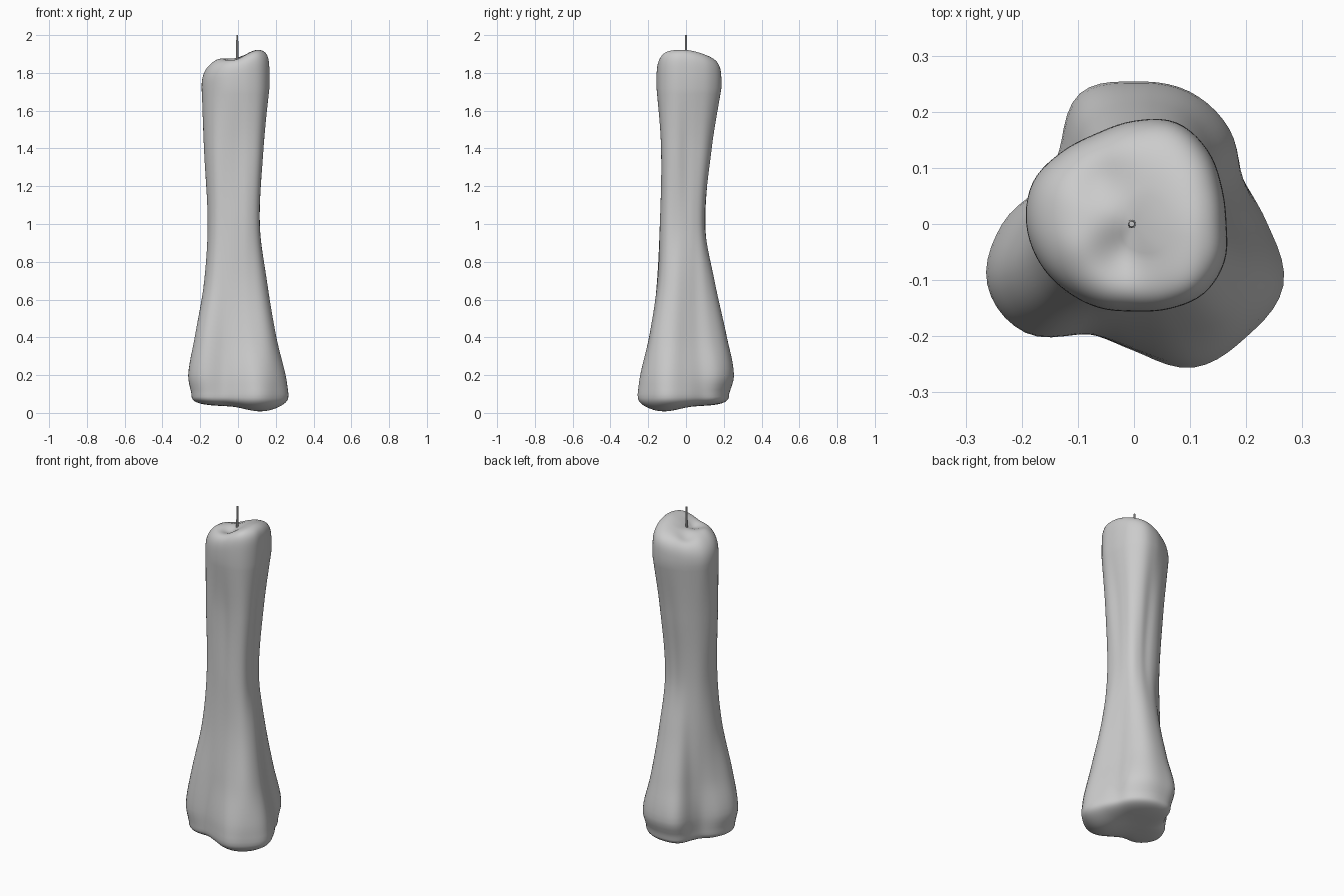
import bpy, bmesh
from math import sin, cos, pi, exp, radians

if "Cube" in bpy.data.objects:
    bpy.data.objects.remove(bpy.data.objects["Cube"])

N = 80  # points around each ring

# Cross-sections: height and 16 radii, counter-clockwise from +x
SECTIONS = [
    (0.10, [.238, .21, .222, .228, .228, .225, .18, .172, .22, .265, .262, .212, .226, .277, .284, .288]),
    (0.20, [.225, .208, .24, .256, .254, .252, .188, .177, .235, .283, .274, .212, .22, .262, .275, .272]),
    (0.40, [.180, .168, .195, .218, .216, .205, .16, .16, .198, .248, .25, .195, .188, .211, .235, .22]),
    (0.70, [.140, .132, .147, .155, .15, .145, .135, .15, .172, .19, .195, .165, .152, .16, .175, .165]),
    (1.00, [.110, .110, .115, .107, .10, .11, .125, .145, .158, .168, .17, .148, .138, .145, .147, .125]),
    (1.40, [.125, .130, .145, .145, .132, .14, .152, .168, .18, .178, .168, .14, .128, .142, .157, .146]),
    (1.72, [.165, .170, .186, .196, .184, .175, .182, .195, .192, .182, .17, .162, .156, .164, .176, .175]),
]


def hermite(a, b, ma, mb, t):
    return ((2*t**3 - 3*t**2 + 1)*a + (t**3 - 2*t**2 + t)*ma
            + (3*t**2 - 2*t**3)*b + (t**3 - t**2)*mb)


def around(r, ang):
    u = ang / (2*pi) * 16
    i, t = int(u), u - int(u)
    p = [r[(i + k) % 16] for k in (-1, 0, 1, 2)]
    return hermite(p[1], p[2], (p[2]-p[0])/2, (p[3]-p[1])/2, t)


def slope(i, ang):
    a, b = max(i-1, 0), min(i+1, len(SECTIONS)-1)
    return (around(SECTIONS[b][1], ang) - around(SECTIONS[a][1], ang)) / (SECTIONS[b][0] - SECTIONS[a][0])


def smooth(a, b, x):
    t = min(max((x-a)/(b-a), 0), 1)
    return t*t*(3 - 2*t)


def dent(x, y, cx, cy, r):
    return exp(-((x-cx)**2 + (y-cy)**2) / r**2)


def top_height(x, y):
    return (1.884 + .042*smooth(-.02, .12, x)*(1 - smooth(-.02, .2, y)*.8)
            - .025*dent(x, y, -.02, -.05, .05) - .02*dent(x, y, -.06, .08, .05)
            + .006*dent(x, y, -.11, -.04, .04))


def bottom_height(x, y):
    return .037 - .037*dent(x, y, .14, -.14, .13)


angles = [2*pi*k/N for k in range(N)]
rings = []

# Underside, from the middle out to the lowest section
for j in range(1, 15):
    ring, t = [], pi/2*(1 - j/15)
    for a in angles:
        p = 3.2
        s, f = cos(t)**(2/p), sin(t)**(2/p)
        r = around(SECTIONS[0][1], a) * s
        x, y = r*cos(a), r*sin(a)
        ring.append((x, y, .10 + (bottom_height(x, y) - .10)*f))
    rings.append(ring)

# Shaft
for i in range(len(SECTIONS) - 1):
    (z0, r0), (z1, r1) = SECTIONS[i], SECTIONS[i+1]
    steps = max(4, int((z1-z0)/.03))
    for j in range(steps):
        t, ring = j/steps, []
        for a in angles:
            h = z1 - z0
            r = hermite(around(r0, a), around(r1, a), slope(i, a)*h, slope(i+1, a)*h, t)
            ring.append((r*cos(a), r*sin(a), z0 + h*t))
        rings.append(ring)

# Rounded, dented top
zt, rt = SECTIONS[-1]
for j in range(26):
    ring, t = [], pi/2*j/26
    for a in angles:
        p = 4.2 + 1.7*cos(a - radians(-15))
        s, f = cos(t)**(2/p), sin(t)**(2/p)
        r = around(rt, a) * s
        x, y = r*cos(a), r*sin(a)
        ring.append((x, y, zt + (top_height(x, y) - zt)*f))
    rings.append(ring)

bm = bmesh.new()
loops = [[bm.verts.new(c) for c in ring] for ring in rings]
for lo, hi in zip(loops, loops[1:]):
    for k in range(N):
        m = (k+1) % N
        bm.faces.new((lo[k], lo[m], hi[m], hi[k]))
low = bm.verts.new((0, 0, bottom_height(0, 0)))
tip = bm.verts.new((0, 0, top_height(0, 0)))
for k in range(N):
    m = (k+1) % N
    bm.faces.new((low, loops[0][m], loops[0][k]))
    bm.faces.new((tip, loops[-1][k], loops[-1][m]))
for f in bm.faces:
    f.smooth = True
mesh = bpy.data.meshes.new("candle_body")
bm.to_mesh(mesh)
bm.free()
body = bpy.data.objects.new("candle_body", mesh)
bpy.context.collection.objects.link(body)

# Thin wick
bpy.ops.mesh.primitive_cone_add(vertices=10, radius1=.008, radius2=.005, depth=.15,
                                location=(-.004, 0, 1.925))
bpy.context.object.name = "wick"
bpy.ops.object.shade_smooth_by_angle()
